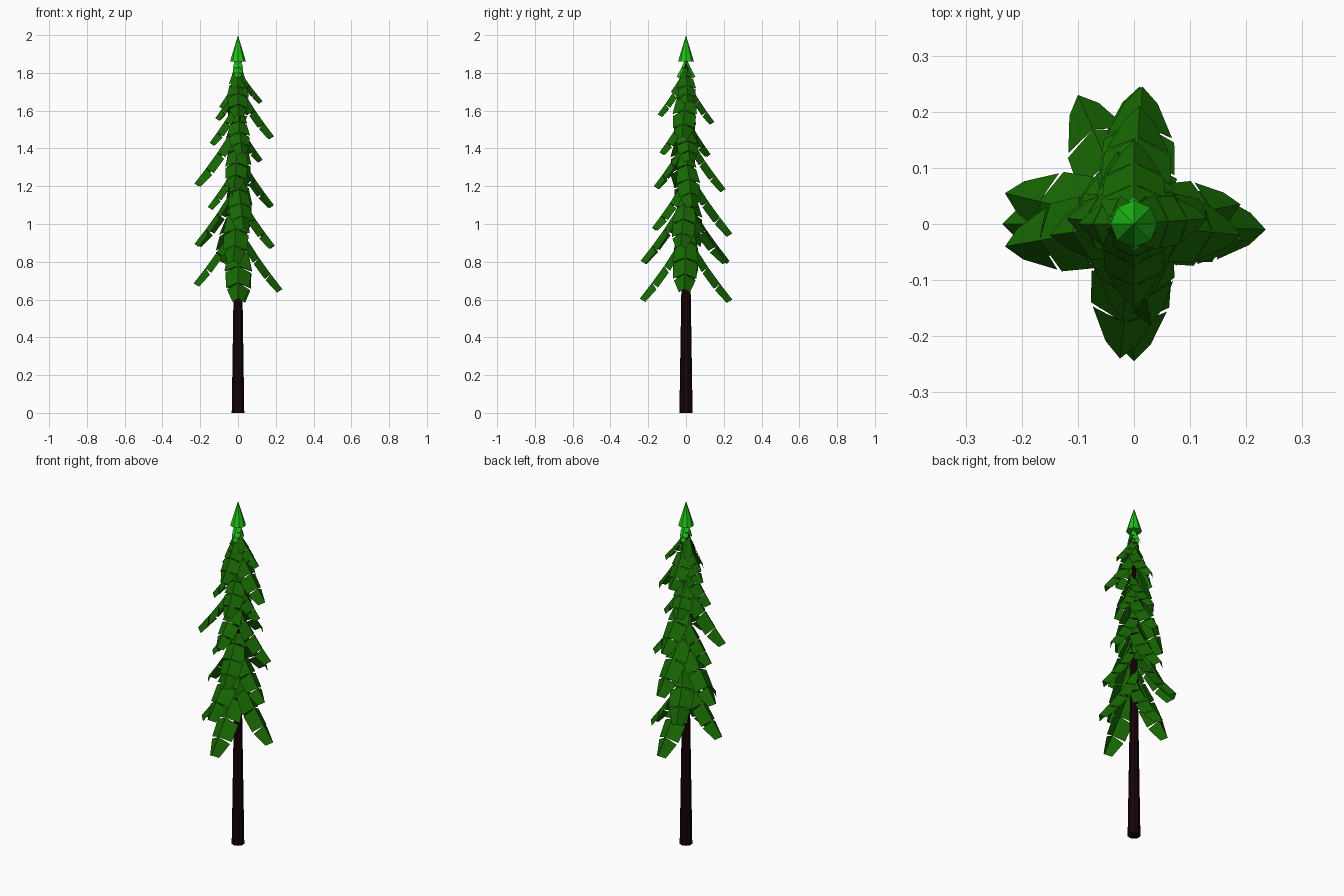
import bpy, bmesh, math
from mathutils import Vector

if "Cube" in bpy.data.objects:
    bpy.data.objects.remove(bpy.data.objects["Cube"])


def material(name, rgb):
    m = bpy.data.materials.new(name)
    m.diffuse_color = (*rgb, 1)
    m.use_nodes = True
    m.node_tree.nodes["Principled BSDF"].inputs["Base Color"].default_value = m.diffuse_color
    return m


BARK = material("dark bark", (0.009, 0.0012, 0.0018))
NEEDLE = material("needle green", (0.009, 0.14, 0.001))
FRESH = material("fresh green", (0.014, 0.54, 0.01))


def finish(name, bm, mat):
    me = bpy.data.meshes.new(name)
    bm.to_mesh(me)
    bm.free()
    me.materials.append(mat)
    ob = bpy.data.objects.new(name, me)
    bpy.context.collection.objects.link(ob)
    return ob


def cone(name, sides, r1, r2, z1, z2, mat):
    bm = bmesh.new()
    bmesh.ops.create_cone(bm, cap_ends=True, segments=sides, radius1=r1, radius2=r2, depth=z2 - z1)
    bmesh.ops.translate(bm, verts=bm.verts, vec=(0, 0, (z1 + z2) / 2))
    return finish(name, bm, mat)


def frond(bm, side, reach, sway, tip_z, half, drop):
    """Drooping roof-folded frond with slits cut in both edges.
    side: quarter turns from +x; sway: sideways tip offset."""
    a = side * math.pi / 2 + math.atan2(sway, reach)
    out = Vector((math.cos(a), math.sin(a), 0))
    lat = Vector((-math.sin(a), math.cos(a), 0))
    length = math.hypot(reach, sway)
    top = tip_z + drop

    def ridge(s):
        return out * (length * s ** 1.25) + Vector((0, 0, top - drop * s))

    def edge(s, w, fold, sgn):
        d = (ridge(min(s + .05, 1.05)) - ridge(max(s - .05, 0))).normalized()
        n = lat.cross(d).normalized()
        if n.dot(out) > 0:
            n = -n                       # the edges fold in under the ridge
        return ridge(s) + lat * (sgn * half * w) + n * (half * fold)

    cuts = [0.0, 0.3, 0.55, 0.78, 1.0]
    wide = [0.35, 0.85, 1.03, 0.9, 0.42]
    folds = [0.2, 0.5, 0.6, 0.6, 0.5]
    for i in range(4):
        s0, s1 = cuts[i], cuts[i + 1]
        for sgn in (-1, 1):
            e0 = edge(s0 + (.03 if i else 0), wide[i] * .97, folds[i], sgn)
            e1 = edge(s1 + (.005 if i < 3 else -.01), wide[i + 1] * 1.04, folds[i + 1], sgn)
            pts = [ridge(s0), ridge(s1), e1, e0]
            if sgn > 0:
                pts.reverse()
            bm.faces.new([bm.verts.new(p) for p in pts])


# Trunk
cone("trunk", 10, 0.035, 0.024, 0, 0.7, BARK)
cone("upper_trunk", 10, 0.024, 0.008, 0.7, 1.86, BARK)

# Fronds per side: (reach, sideways offset, tip height)
SIDES = {
    "right_fronds": (0, [(.13, .01, 1.65), (.19, -.02, 1.465), (.13, .02, 1.34), (.19, .035, 1.10),
                         (.195, -.03, .885), (.235, -.01, .655)]),
    "back_fronds": (1, [(.15, .0, 1.54), (.13, .03, 1.37), (.21, -.01, 1.185), (.245, -.015, .95),
                        (.23, .10, .805), (.245, -.01, .60)]),
    "left_fronds": (2, [(.10, .0, 1.62), (.12, -.01, 1.56), (.15, .02, 1.43), (.23, .04, 1.215),
                        (.16, .01, 1.09), (.23, -.055, .895), (.235, .0, .685)]),
    "front_fronds": (3, [(.08, .0, 1.70), (.15, .0, 1.58), (.14, .02, 1.38), (.17, -.02, 1.20),
                         (.18, .03, .98), (.24, -.025, .805), (.245, .0, .605)]),
}
for name, (side, tips) in SIDES.items():
    bm = bmesh.new()
    for reach, sway, z in tips:
        half = (0.04 + 0.11 * reach) * min(1, 0.55 + 1.6 * (1.84 - z))
        frond(bm, side, reach, sway, z, half, min(0.04 + 1.4 * reach, 1.84 - z))
    finish(name, bm, NEEDLE)

# Fresh growth at the top
bm = bmesh.new()
for side in (1, 3):
    frond(bm, side, 0.05, 0, 1.78, 0.026, 0.11)
finish("fresh_shoots", bm, FRESH)
cone("tree_tip", 8, 0.042, 0, 1.86, 2.0, FRESH)
